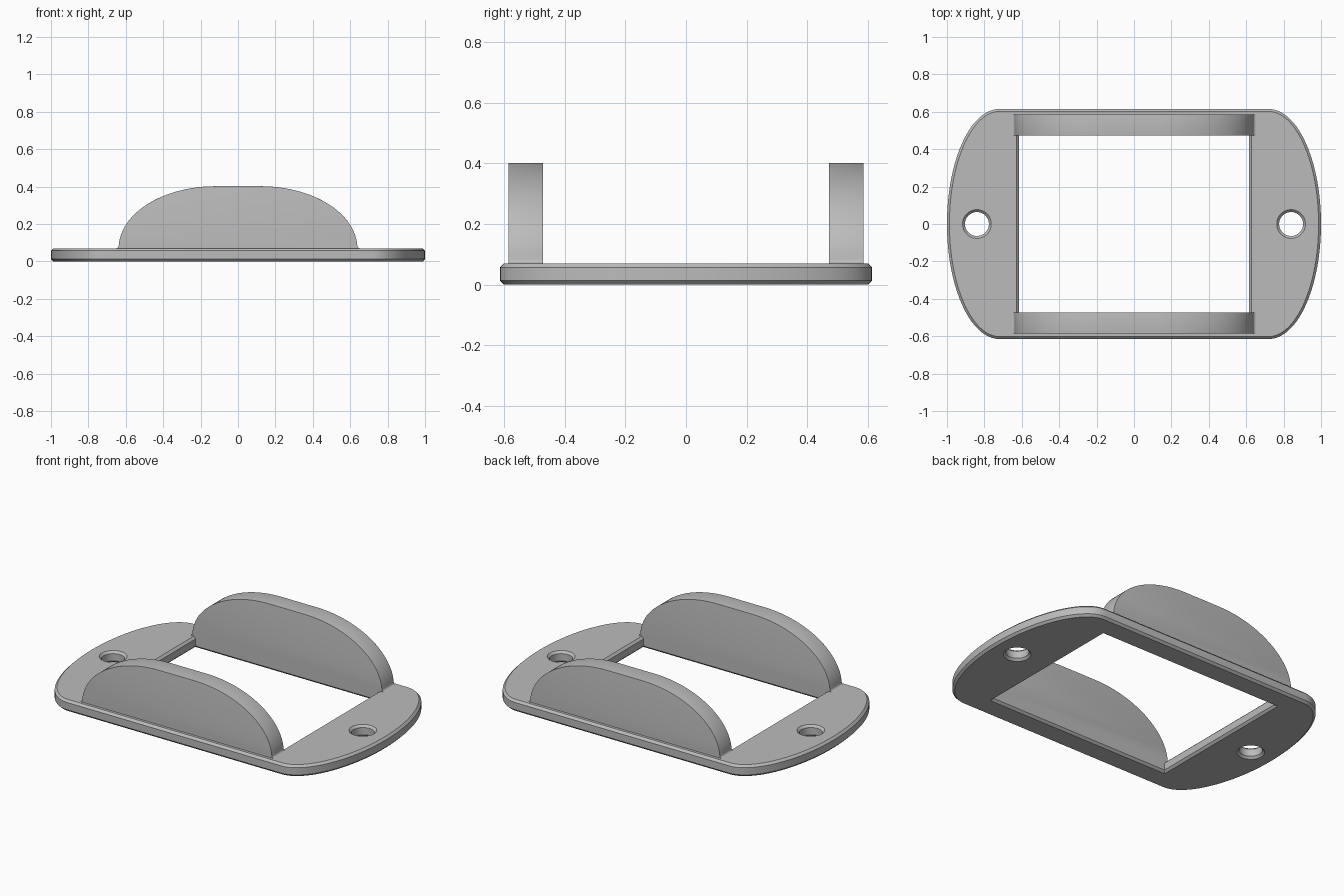
import bpy
import bmesh
from math import cos, sin, pi

default = bpy.data.objects.get("Cube")
if default:
    bpy.data.objects.remove(default, do_unlink=True)

grey = bpy.data.materials.new("plain grey")
grey.use_nodes = True
colour = (0.5, 0.5, 0.5, 1)
grey.diffuse_color = colour
grey.node_tree.nodes["Principled BSDF"].inputs["Base Color"].default_value = colour

THICK = 0.07      # plate thickness
CHAMFER = 0.013   # plate edge chamfer
HALF_Y = 0.615    # plate half depth
INNER_Y = 0.472   # inner face of the side walls
OUTER_Y = 0.586   # outer face of the side walls


def arc(cx, cz, rx, rz, start, end, steps):
    """Points along part of an ellipse, angles in units of pi."""
    angles = [pi * (start + (end - start) * i / steps) for i in range(steps + 1)]
    return [(cx + rx * cos(a), cz + rz * sin(a)) for a in angles]


def finish(obj, angle):
    bpy.ops.object.select_all(action="DESELECT")
    bpy.context.view_layer.objects.active = obj
    obj.select_set(True)
    bpy.ops.object.convert(target="MESH")
    obj.data.materials.clear()
    obj.data.materials.append(grey)
    bpy.ops.object.shade_smooth_by_angle(angle=angle)


# Base plate: rounded outline with a window and two screw holes
curve = bpy.data.curves.new("base_plate", "CURVE")
curve.dimensions = "2D"
curve.fill_mode = "BOTH"
curve.extrude = THICK / 2 - CHAMFER
curve.bevel_depth = CHAMFER
curve.bevel_resolution = 0
curve.offset = -CHAMFER
outline = arc(0.72, 0, 0.28, HALF_Y, -0.5, 0.5, 40) + arc(-0.72, 0, 0.28, HALF_Y, 0.5, 1.5, 40)
window = [(x, y) for x, y in ((-0.615, -INNER_Y), (-0.615, INNER_Y), (0.615, INNER_Y), (0.615, -INNER_Y))]
holes = [arc(s * 0.84, 0, 0.064, 0.064, 2, 0, 40)[:-1] for s in (-1, 1)]
for points in [outline, window] + holes:
    spline = curve.splines.new("POLY")
    spline.points.add(len(points) - 1)
    for p, (x, y) in zip(spline.points, points):
        p.co = (x, y, 0, 1)
    spline.use_cyclic_u = True
plate = bpy.data.objects.new("base_plate", curve)
plate.location.z = THICK / 2
bpy.context.collection.objects.link(plate)
finish(plate, 0.5)

# Side walls: domed profile with a small flare at the foot and a rounded rim
half = arc(0.652, THICK + 0.014, 0.014, 0.014, 1.5, 1, 4) + arc(0.12, THICK, 0.518, 0.332, 0.03, 0.5, 28)
half = [(0.652, 0.03)] + half
profile = half + [(-x, z) for x, z in reversed(half)]
for name, y in (("front_wall", -OUTER_Y), ("back_wall", INNER_Y)):
    bm = bmesh.new()
    face = bm.faces.new([bm.verts.new((x, y, z)) for x, z in profile])
    moved = bmesh.ops.extrude_face_region(bm, geom=[face])["geom"]
    bmesh.ops.translate(bm, vec=(0, OUTER_Y - INNER_Y, 0),
                        verts=[v for v in moved if isinstance(v, bmesh.types.BMVert)])
    bmesh.ops.recalc_face_normals(bm, faces=bm.faces)
    rim = [e for e in bm.edges
           if abs(e.verts[0].co.y - e.verts[1].co.y) < 0.001
           and min(v.co.z for v in e.verts) > THICK + 0.012]
    bmesh.ops.bevel(bm, geom=rim, offset=0.02, segments=4, profile=0.5, affect="EDGES", clamp_overlap=True)
    mesh = bpy.data.meshes.new(name)
    bm.to_mesh(mesh)
    bm.free()
    wall = bpy.data.objects.new(name, mesh)
    bpy.context.collection.objects.link(wall)
    finish(wall, 0.6)
